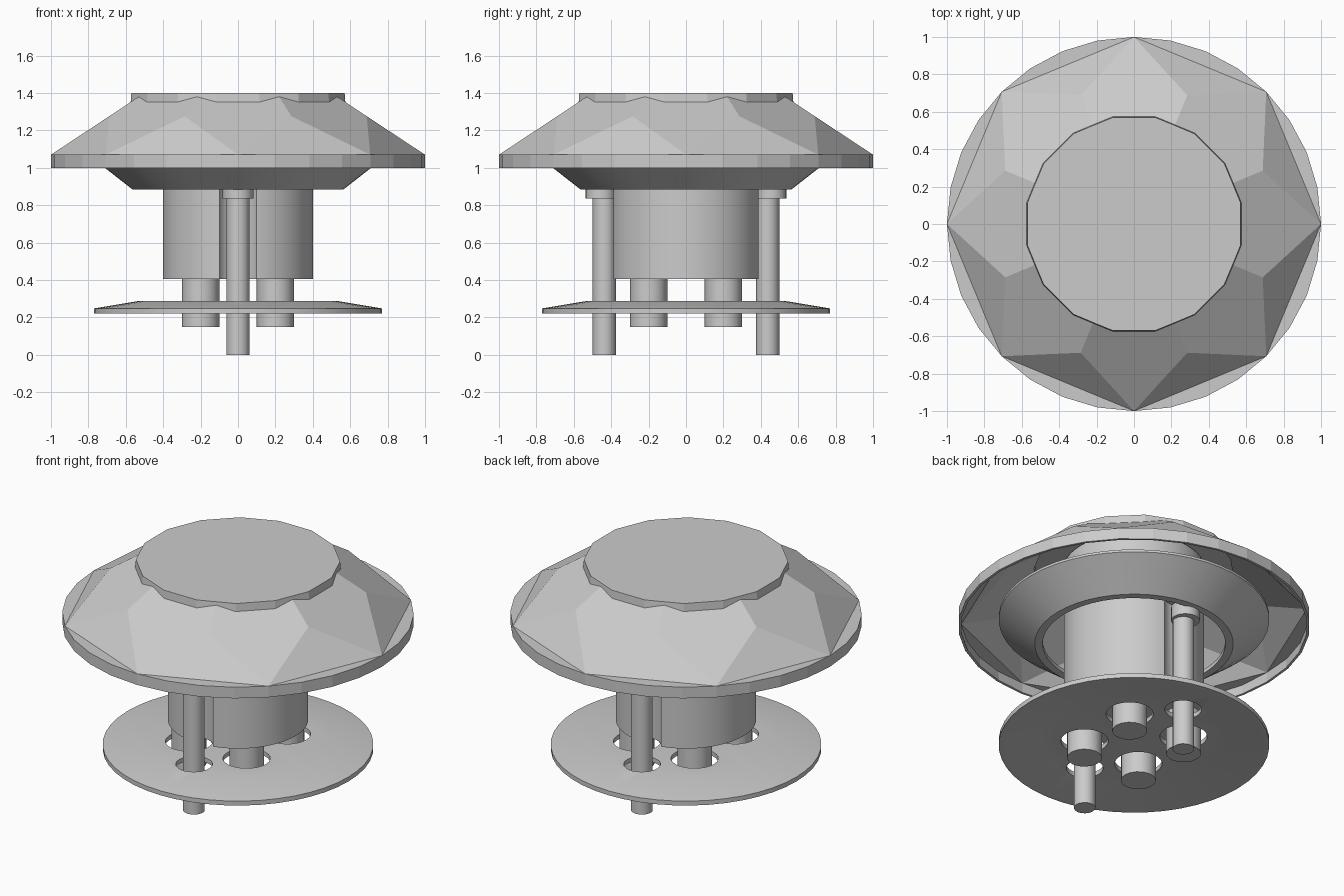
import bpy, bmesh
from math import sin, cos, pi, radians

if "Cube" in bpy.data.objects:
    bpy.data.objects.remove(bpy.data.objects["Cube"])


def finish(name, bm, smooth=True):
    bmesh.ops.remove_doubles(bm, verts=bm.verts, dist=1e-5)
    bmesh.ops.recalc_face_normals(bm, faces=bm.faces)
    me = bpy.data.meshes.new(name)
    bm.to_mesh(me)
    bm.free()
    ob = bpy.data.objects.new(name, me)
    bpy.context.collection.objects.link(ob)
    if smooth:
        smooth_edges(ob)
    return ob


def activate(ob):
    bpy.ops.object.select_all(action='DESELECT')
    ob.select_set(True)
    bpy.context.view_layer.objects.active = ob


def smooth_edges(ob):
    activate(ob)
    bpy.ops.object.shade_smooth_by_angle(angle=radians(25))


def lathe(name, profile, n, loop=True, x=0, y=0, smooth=True):
    """Revolve (radius, z) points about a vertical axis at x, y."""
    bm = bmesh.new()
    rings = [[bm.verts.new((x + r * cos(2 * pi * i / n), y + r * sin(2 * pi * i / n), z))
              for i in range(n)] for r, z in profile]
    pairs = list(zip(rings, rings[1:]))
    if loop:
        pairs.append((rings[-1], rings[0]))
    for a, b in pairs:
        for i in range(n):
            j = (i + 1) % n
            bm.faces.new((a[i], a[j], b[j], b[i]))
    return finish(name, bm, smooth)


def rod(name, x, y, r, z0, z1, n=16):
    return lathe(name, [(0, z0), (r, z0), (r, z1), (0, z1)], n, False, x, y)


def cut(ob, cutters):
    for c in cutters:
        c.hide_render = True
        m = ob.modifiers.new("cut", 'BOOLEAN')
        m.operation = 'DIFFERENCE'
        m.object = c
        m.solver = 'EXACT'
        activate(ob)
        bpy.ops.object.modifier_move_to_index(modifier=m.name, index=0)
        bpy.ops.object.modifier_apply(modifier=m.name)
    for c in cutters:
        bpy.data.objects.remove(c)
    smooth_edges(ob)


# Faceted hollow cap: 32-sided girdle, 8 kites, 16-sided table
SLOPE = 0.66


def slope_z(r, off):
    return 1.07 + SLOPE * (1 - r * cos(off))


bm = bmesh.new()


def point(r, i, z):
    a = 2 * pi * i / 32
    return bm.verts.new((r * cos(a), r * sin(a), z))


low = [point(1, i, 1.0) for i in range(32)]
gird = [point(1, i, 1.07) for i in range(32)]
mid = [point(0.745, 4 * k + 2, slope_z(0.745, pi / 8)) for k in range(8)]
base, top = [], []
for i in range(32):
    r = 0.585 if i % 2 else 0.574
    off = abs((i + 2) % 4 - 2) * pi / 16
    base.append(point(r, i, slope_z(r, off)))
    top.append(point(r - 0.004, i, 1.40))
for i in range(32):
    j = (i + 1) % 32
    bm.faces.new((low[i], low[j], gird[j], gird[i]))
    bm.faces.new((base[i], base[j], top[j], top[i]))
for k in range(8):
    g = 4 * k
    bm.faces.new([gird[(g + d) % 32] for d in range(5)])
    bm.faces.new((gird[g], gird[(g + 4) % 32], mid[k]))
    bm.faces.new([gird[g], mid[k]] + [base[(g + d) % 32] for d in (2, 1, 0, -1, -2)] + [mid[k - 1]])
bm.faces.new(top)
cap = finish("faceted_cap", bm, False)
shell = cap.modifiers.new("shell", 'SOLIDIFY')
shell.thickness = 0.015
shell.offset = -1

# Conical flange under the cap, open in the middle
lathe("upper_flange", [(0.77, 1.045), (0.565, 0.885), (0.52, 0.885),
                       (0.52, 0.91), (0.555, 0.91), (0.75, 1.06), (0.77, 1.06)], 48)

# Central body with a groove on front and back for the screws
body = rod("central_body", 0, 0, 0.40, 0.405, 1.38, 48)
cut(body, [rod("groove_cutter", 0, s * 0.435, 0.11, 0.3, 1.0, 20) for s in (-1, 1)])

# Dished base plate with six clearance holes
posts = [(sx * 0.2, sy * 0.2) for sx in (-1, 1) for sy in (-1, 1)]
plate = lathe("base_plate", [(0, 0.26), (0.53, 0.26), (0.74, 0.22), (0.77, 0.22),
                             (0.77, 0.248), (0.53, 0.288), (0, 0.288)], 48, False)
holes = [rod("hole_cutter", x, y, 0.135, 0.1, 0.4, 24) for x, y in posts]
holes += [rod("hole_cutter", 0, s * 0.435, 0.105, 0.1, 0.4, 24) for s in (-1, 1)]
cut(plate, holes)

# Four short posts below the body
for x, y in posts:
    rod("body_post", x, y, 0.10, 0.15, 0.42)

# Two long screws with heads
for s in (-1, 1):
    rod("screw_shaft", 0, s * 0.437, 0.062, 0, 0.86)
    rod("screw_head", 0, s * 0.455, 0.082, 0.835, 0.92)
